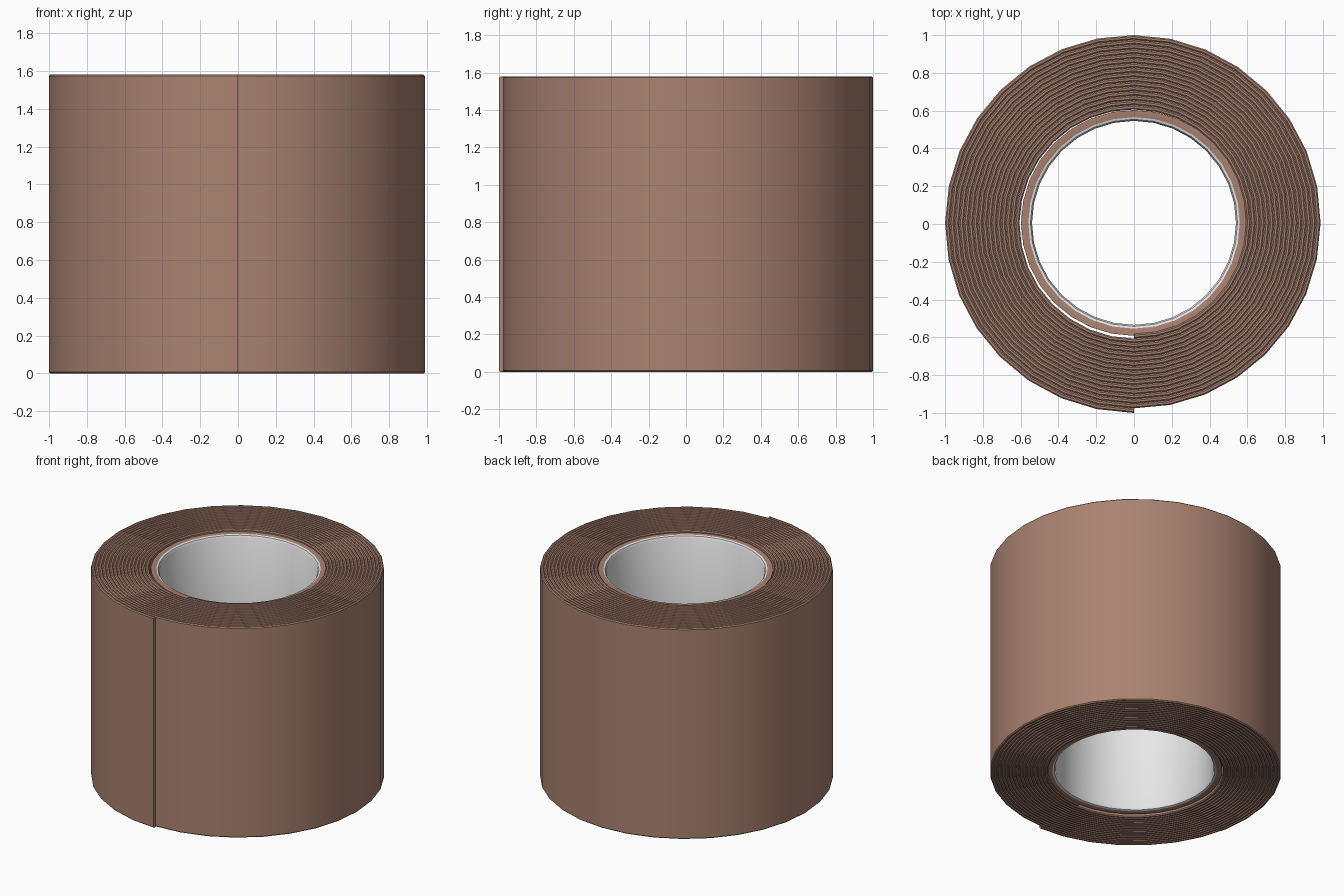
import bpy, bmesh, math

if "Cube" in bpy.data.objects:
    bpy.data.objects.remove(bpy.data.objects["Cube"])

SIDES, TURNS = 32, 16
H = 1.58
R_IN, R_OUT = 0.60, 0.994          # spiral centre-to-outer-face limits
PITCH = (R_OUT - R_IN) / TURNS
CY = 0.006                          # the spiral sits slightly off centre


def material(name, rgb):
    m = bpy.data.materials.new(name)
    m.diffuse_color = (*rgb, 1)
    m.use_nodes = True
    m.node_tree.nodes["Principled BSDF"].inputs["Base Color"].default_value = m.diffuse_color
    return m


brown = material("brown_tape", (0.40, 0.225, 0.165))
white = material("white_core", (0.80, 0.80, 0.80))


def sweep(name, rings, closed, mats, rule=None):
    """Skin a list of point rings into one solid."""
    bm = bmesh.new()
    vs = [[bm.verts.new(p) for p in ring] for ring in rings]
    n, k = len(vs), len(vs[0])
    for i in range(n if closed else n - 1):
        a, b = vs[i], vs[(i + 1) % n]
        for j in range(k):
            f = bm.faces.new((a[j], a[(j + 1) % k], b[(j + 1) % k], b[j]))
            f.material_index = rule(j) if rule else 0
    if not closed:
        bm.faces.new(vs[0])
        bm.faces.new(vs[-1])
    bmesh.ops.recalc_face_normals(bm, faces=bm.faces)
    me = bpy.data.meshes.new(name)
    bm.to_mesh(me)
    bm.free()
    for m in mats:
        me.materials.append(m)
    ob = bpy.data.objects.new(name, me)
    bpy.context.collection.objects.link(ob)
    bpy.context.view_layer.objects.active = ob
    ob.select_set(True)
    bpy.ops.object.shade_smooth_by_angle(angle=math.radians(35))
    ob.select_set(False)
    return ob


def ring(profile, ang, r0=0.0):
    c, s = math.cos(ang), math.sin(ang)
    return [((r0 + r) * c, (r0 + r) * s + CY, z) for r, z in profile]


# Tape: one long strip wound counter-clockwise, ending at the front
t, b = PITCH * 0.99, 0.007
strip = [(0, b), (b, 0), (t - b, 0), (t, b),
         (t, H - b), (t - b, H), (b, H), (0, H - b)]
count = SIDES * TURNS
sweep("wound_tape",
      [ring(strip, -math.pi / 2 + 2 * math.pi * i / SIDES,
            R_IN + PITCH * i / SIDES - 0.012) for i in range(count + 1)],
      False, [brown])

# Core: tube with a white bore and brown, slightly recessed rims
core = [(0.54, 0.035), (0.548, 0.02), (0.56, 0.015), (0.598, 0.015),
        (0.598, H - 0.015), (0.56, H - 0.015), (0.548, H - 0.02), (0.54, H - 0.035)]
sweep("core_tube", [ring(core, 2 * math.pi * i / SIDES) for i in range(SIDES)],
      True, [white, brown], lambda j: 1 if 2 <= j <= 4 else 0)
